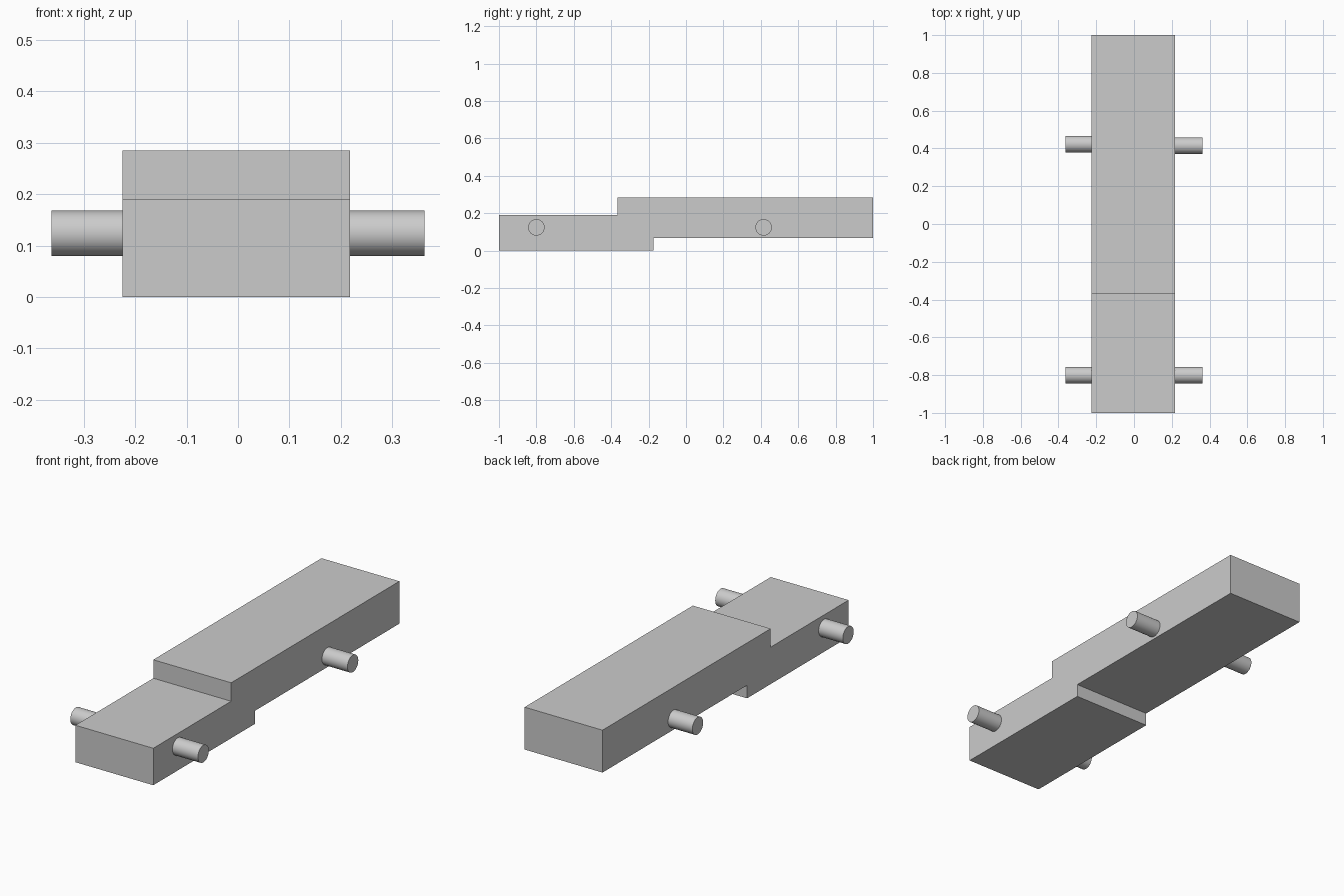
import bpy, bmesh
from math import pi, radians

if "Cube" in bpy.data.objects:
    bpy.data.objects.remove(bpy.data.objects["Cube"])

X_LEFT, X_RIGHT = -0.225, 0.218      # side faces of the body
PEG_LEFT, PEG_RIGHT = -0.363, 0.363  # outer ends of the pegs
PEG_Z, PEG_R = 0.124, 0.044


def extrude_profile(name, profile, x0, x1):
    """Solid from a (y, z) outline swept along x."""
    bm = bmesh.new()
    face = bm.faces.new([bm.verts.new((x0, y, z)) for y, z in profile])
    ext = bmesh.ops.extrude_face_region(bm, geom=[face])
    moved = [v for v in ext["geom"] if isinstance(v, bmesh.types.BMVert)]
    bmesh.ops.translate(bm, verts=moved, vec=(x1 - x0, 0, 0))
    bmesh.ops.recalc_face_normals(bm, faces=bm.faces)
    mesh = bpy.data.meshes.new(name)
    bm.to_mesh(mesh)
    bm.free()
    obj = bpy.data.objects.new(name, mesh)
    bpy.context.collection.objects.link(obj)
    return obj


def peg(name, x0, x1, y):
    """Round peg lying along x."""
    bpy.ops.mesh.primitive_cylinder_add(
        vertices=48, radius=PEG_R, depth=x1 - x0,
        location=((x0 + x1) / 2, y, PEG_Z), rotation=(0, pi / 2, 0))
    obj = bpy.context.object
    obj.name = name
    bpy.ops.object.shade_smooth_by_angle(angle=radians(30))


# Stepped body: low front block running into a raised rear block
extrude_profile("stepped_body", [
    (-1, 0), (-0.175, 0), (-0.175, 0.067), (1, 0.067),
    (1, 0.285), (-0.367, 0.285), (-0.367, 0.19), (-1, 0.19)], X_LEFT, X_RIGHT)

# Side pegs, front and rear pair
for label, y_left, y_right in (("front", -0.8, -0.8), ("rear", 0.423, 0.415)):
    peg(label + "_left_peg", PEG_LEFT, X_LEFT, y_left)
    peg(label + "_right_peg", X_RIGHT, PEG_RIGHT, y_right)
